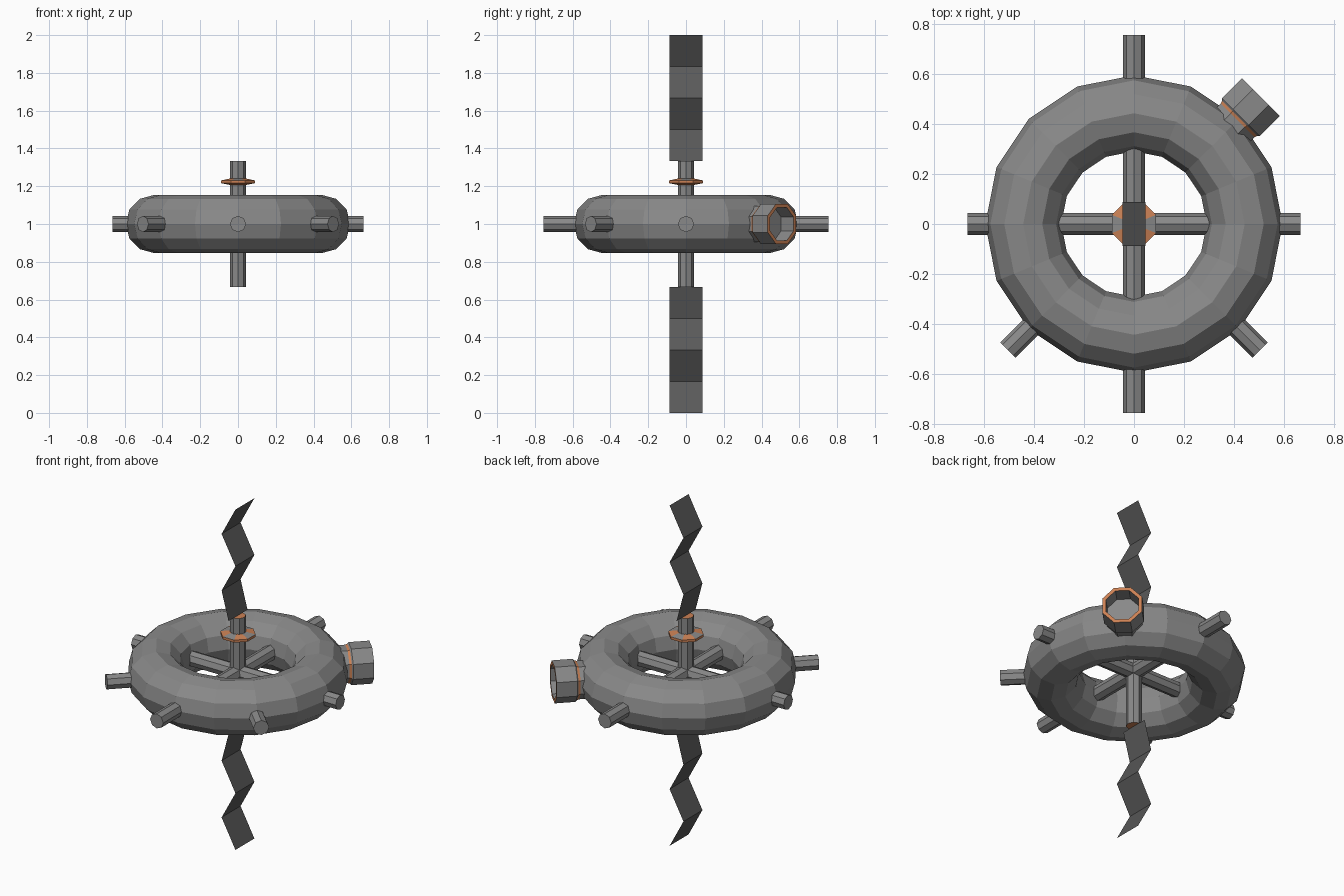
import bpy, bmesh, math
from mathutils import Vector, Matrix

if "Cube" in bpy.data.objects:
    bpy.data.objects.remove(bpy.data.objects["Cube"])


def material(name, rgb):
    m = bpy.data.materials.new(name)
    m.diffuse_color = (*rgb, 1)
    m.use_nodes = True
    m.node_tree.nodes["Principled BSDF"].inputs["Base Color"].default_value = m.diffuse_color
    return m


GREY = material("steel grey", (0.25, 0.25, 0.25))
DARK = material("dark grey", (0.10, 0.10, 0.10))
ORANGE = material("copper orange", (0.60, 0.22, 0.09))


def make_object(name, bm, mats):
    me = bpy.data.meshes.new(name)
    bm.to_mesh(me)
    bm.free()
    for m in mats:
        me.materials.append(m)
    ob = bpy.data.objects.new(name, me)
    bpy.context.collection.objects.link(ob)
    return ob


def lathe(name, profile, mat_ids, sides, axis, phase=0.0, closed=False):
    """Spin a (radius, distance) profile round an axis through (0, 0, 1)."""
    bm = bmesh.new()
    rings = []
    for r, d in profile:
        rings.append([bm.verts.new((r * math.cos(2 * math.pi * i / sides + phase),
                                    r * math.sin(2 * math.pi * i / sides + phase), d))
                      for i in range(sides)])
    count = len(rings) if closed else len(rings) - 1
    for k in range(count):
        a, b = rings[k], rings[(k + 1) % len(rings)]
        for i in range(sides):
            j = (i + 1) % sides
            f = bm.faces.new((a[i], a[j], b[j], b[i]))
            f.material_index = mat_ids[k]
    if not closed:
        bm.faces.new(rings[0][::-1]).material_index = mat_ids[-2]
        bm.faces.new(rings[-1]).material_index = mat_ids[-1]
    bmesh.ops.recalc_face_normals(bm, faces=bm.faces[:])
    # local z goes along the axis, local x stays horizontal
    z = Vector(axis).normalized()
    x = Vector((0, 0, 1)).cross(z)
    x = x.normalized() if x.length > 0.01 else Vector((1, 0, 0))
    rot = Matrix((x, z.cross(x), z)).transposed().to_4x4()
    bm.transform(Matrix.Translation((0, 0, 1)) @ rot)
    return make_object(name, bm, [GREY, ORANGE])


def rod(name, axis, start, end, cap=0):
    return lathe(name, [(0.043, start), (0.043, end)], [0, cap, cap], 8, axis)


# main ring
section = [(0.443 + 0.152 * math.cos(math.pi * k / 6), 0.154 * math.sin(math.pi * k / 6))
           for k in range(12)]
lathe("main_ring", section, [0] * 12, 16, (0, 0, 1), closed=True)

# crossing spokes, corner studs and upright shaft
rod("side_spoke", (1, 0, 0), -0.665, 0.665)
rod("long_spoke", (0, 1, 0), -0.755, 0.755)
for side, name in ((-1, "left_stud"), (1, "right_stud")):
    rod(name, (side, -1, 0), 0.45, 0.713)
rod("upright_shaft", (0, 0, 1), -0.333, 0.333, cap=1)

# collar on the shaft: sloped faces along the axes stay grey
collar = lathe("shaft_collar",
               [(0.043, 0.206), (0.096, 0.216), (0.096, 0.231), (0.043, 0.241)],
               [1, 1, 1, 1], 8, (0, 0, 1), phase=math.pi / 8, closed=True)
for p in collar.data.polygons:
    if p.normal.z > 0.5 and min(abs(p.normal.x), abs(p.normal.y)) < 0.02:
        p.material_index = 0

# hollow octagonal port on the back right
lathe("port_cup",
      [(0.103, 0.52), (0.103, 0.586), (0.107, 0.598), (0.115, 0.605), (0.115, 0.718),
       (0.095, 0.718), (0.095, 0.625)],
      [0, 1, 0, 0, 1, 0, 0, 0], 8, (1, 1, 0), phase=math.pi / 8)

# zigzag ribbons above and below
zigzag = [(0, 0.333), (-0.045, 0.5), (0.045, 0.667), (-0.045, 0.833), (0.045, 1.0)]
for s, name in ((1, "upper_ribbon"), (-1, "lower_ribbon")):
    bm = bmesh.new()
    pairs = [[bm.verts.new((x, y, 1 + s * z)) for y in (-0.088, 0.088)] for x, z in zigzag]
    for a, b in zip(pairs, pairs[1:]):
        bm.faces.new((a[0], a[1], b[1], b[0]) if s > 0 else (a[1], a[0], b[0], b[1]))
    make_object(name, bm, [DARK])
